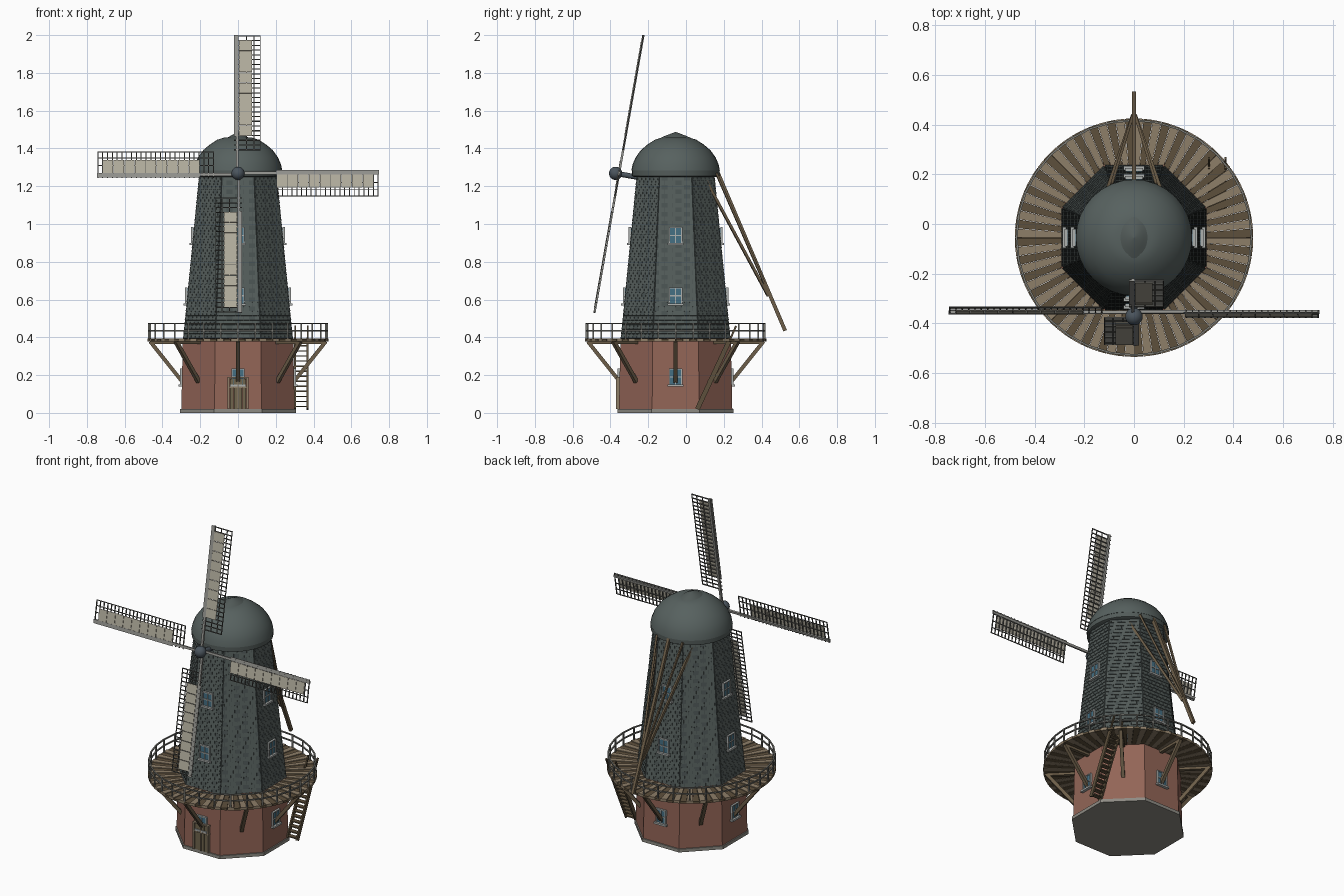
import bpy, bmesh
from math import sin, cos, tan, pi, radians
from mathutils import Vector as V

if "Cube" in bpy.data.objects:
    bpy.data.objects.remove(bpy.data.objects["Cube"])

CY = -0.055                      # tower axis
Z = V((0, 0, 1))
T8 = tan(pi / 8)

def mat(name, r, g, b):
    m = bpy.data.materials.new(name)
    m.diffuse_color = (r, g, b, 1)
    m.use_nodes = True
    m.node_tree.nodes["Principled BSDF"].inputs["Base Color"].default_value = m.diffuse_color
    return m

BRICK = mat("brick", .29, .13, .095)
SLATE = mat("slate", .085, .105, .10)
SLATE2 = mat("slate_dark", .065, .082, .08)
CAP = mat("cap_grey", .095, .12, .115)
STONE = mat("stone", .27, .26, .23)
LIGHT = mat("light_wood", .27, .21, .14)
DARK = mat("dark_wood", .11, .08, .045)
POLE = mat("pole_wood", .15, .11, .065)
RAIL = mat("rail_grey", .20, .20, .18)
FRAME = mat("sail_frame", .11, .11, .10)
STOCK = mat("stock_grey", .30, .30, .28)
CANVAS = mat("canvas", .46, .43, .35)
GLASS = mat("glass", .06, .16, .23)
WHITE = mat("window_white", .42, .44, .43)
DOOR = mat("door_wood", .16, .13, .075)
IRON = mat("iron", .07, .09, .11)

def finish(bm, name, m, smooth=False):
    bmesh.ops.recalc_face_normals(bm, faces=bm.faces)
    me = bpy.data.meshes.new(name)
    bm.to_mesh(me)
    bm.free()
    o = bpy.data.objects.new(name, me)
    me.materials.append(m)
    bpy.context.collection.objects.link(o)
    if smooth:
        bpy.context.view_layer.objects.active = o
        o.select_set(True)
        bpy.ops.object.shade_smooth_by_angle(angle=radians(35))
        o.select_set(False)
    return o

def hexa(bm, lo, hi):
    a = [bm.verts.new(p) for p in lo]
    b = [bm.verts.new(p) for p in hi]
    bm.faces.new(a[::-1])
    bm.faces.new(b)
    for i in range(4):
        j = (i + 1) % 4
        bm.faces.new((a[i], a[j], b[j], b[i]))

def bar(bm, a, b, w, t, up=Z):
    """Box from a to b, w wide sideways and t thick along up."""
    a, b = V(a), V(b)
    s = (b - a).cross(V(up))
    s = s.normalized() if s.length > 1e-6 else V((1, 0, 0))
    n = s.cross(b - a).normalized()
    c = [s * w / 2 * i + n * t / 2 * j for i, j in ((-1, -1), (1, -1), (1, 1), (-1, 1))]
    hexa(bm, [a + q for q in c], [b + q for q in c])

def lathe(name, profile, segs, m, phase=0, smooth=False):
    bm = bmesh.new()
    rings = []
    for r, z in profile:
        rings.append([bm.verts.new((r * cos(phase + 2 * pi * i / segs),
                     CY + r * sin(phase + 2 * pi * i / segs), z)) for i in range(segs)])
    for p, q in zip(rings, rings[1:]):
        for i in range(segs):
            j = (i + 1) % segs
            bm.faces.new((p[i], p[j], q[j], q[i]))
    bm.faces.new(rings[0][::-1])
    bm.faces.new(rings[-1])
    return finish(bm, name, m, smooth)

def polar(r, ang, z):
    return V((r * cos(ang), CY + r * sin(ang), z))

# Octagonal tower body (profiles given as apothems)
k8 = 1 / cos(pi / 8)
lathe("plinth", [(.307 * k8, 0), (.307 * k8, .02)], 8, STONE, pi / 8)
lathe("brick_base", [(.30 * k8, .02), (.292 * k8, .395)], 8, BRICK, pi / 8)
def apo(z):
    return .30 - .02 * z if z < .395 else .287 - (z - .395) * .098
lathe("tower_core", [(apo(.396) * k8, .395), (apo(1.26) * k8, 1.26)], 8, SLATE2, pi / 8)

# Shingles, staggered rows on all eight faces
bms = [bmesh.new(), bmesh.new()]
ROWS, H, W = 36, .86 / 36, .03
for f in range(8):
    n = V((cos(f * pi / 4), sin(f * pi / 4), 0))
    s = Z.cross(n)
    for r in range(ROWS):
        z = .395 + r * H
        half = apo(z + H) * T8
        for c in range(-5, 6):
            x0 = max(-half, (c - .5 * (r % 2)) * W)
            x1 = min(half, (c + 1 - .5 * (r % 2)) * W)
            if x1 - x0 < .005:
                continue
            mid = V((0, CY, 0)) + s * (x0 + x1) / 2
            bar(bms[(c * 3 + r * 2 + f) % 4 == 0], mid + n * (apo(z) + .003) + Z * z,
                mid + n * apo(z + H) + Z * (z + H), x1 - x0 - .002, .004, n)
finish(bms[0], "shingles", SLATE)
finish(bms[1], "shingles_dark", SLATE2)

# Domed cap with small cone on top
lathe("cap_rim", [(.222, 1.25), (.232, 1.255), (.232, 1.285), (.225, 1.29)], 32, SLATE, 0, True)
lathe("cap_dome", [(.234, 1.283), (.228, 1.315), (.212, 1.352), (.185, 1.39), (.15, 1.42),
                   (.11, 1.446), (.072, 1.458)], 32, CAP, 0, True)
cone = lathe("cap_cone", [(.10, 1.447), (.055, 1.467), (.002, 1.487)], 32, SLATE, 0, True)
cone.scale.x = .72

# Windows on the four main faces
wf, wg = bmesh.new(), bmesh.new()
for f in range(4):
    n = V((cos(f * pi / 2), sin(f * pi / 2), 0))
    s = Z.cross(n)
    for z in (.14, .57, .89):
        a = apo(z) + .004
        P = lambda x, h, d=0: V((0, CY, z + h)) + s * x + n * (a + d)
        bar(wg, P(0, .01, -.008), P(0, .09, -.008), .064, .018, n)
        for x in (-.032, 0, .032):
            bar(wf, P(x, .008), P(x, .093), .007 if x else .004, .012, n)
        for h in (.05, .092):
            bar(wf, P(-.035, h), P(.035, h), .012, .006)
        bar(wf, P(-.042, .004), P(.042, .004), .028, .011)
finish(wf, "window_frames", WHITE)
finish(wg, "window_glass", GLASS)

# Front door
bm, y = bmesh.new(), CY - .303
for x in (-.033, -.011, .011, .033):
    bar(bm, (x, y, .02), (x, y, .18), .02, .012, (0, 1, 0))
finish(bm, "door", DOOR)
bm = bmesh.new()
for x in (-.05, 0, .05):
    bar(bm, (x, y - .004, .02), (x, y - .004, .19), .009 if x else .004, .018, (0, 1, 0))
for z in (.135, .187):
    bar(bm, (-.055, y - .004, z), (.055, y - .004, z), .018, .008)
finish(bm, "door_frame", LIGHT)

# Gallery deck of radial planks
decks = [bmesh.new(), bmesh.new()]
N = 80
for i in range(N):
    a0, a1 = 2 * pi * (i + .02) / N, 2 * pi * (i + .98) / N
    z0, z1 = (.378, .395) if i % 2 else (.378, .391)
    corners = ((.275, a0), (.48, a0), (.48, a1), (.275, a1))
    hexa(decks[i % 2], [polar(r, a, z0) for r, a in corners], [polar(r, a, z1) for r, a in corners])
finish(decks[0], "deck_planks_dark", DARK)
finish(decks[1], "deck_planks_light", LIGHT)

# Struts and joists under the deck
bm = bmesh.new()
for i in range(8):
    a = i * pi / 4
    bar(bm, polar(.295, a, .165), polar(.465, a, .378), .02, .02)
    bar(bm, polar(.28, a, .371), polar(.465, a, .371), .02, .015)
finish(bm, "deck_struts", POLE)

# Railing
bm = bmesh.new()
N = 32
for i in range(N):
    a, b = 2 * pi * i / N, 2 * pi * (i + 1) / N
    bar(bm, polar(.473, a, .39), polar(.473, a, .475), .008, .008)
    for z in (.435, .473):
        bar(bm, polar(.473, a, z), polar(.473, b, z), .008, .007)
finish(bm, "railing", RAIL)

# Stairs up to the gallery
bm = bmesh.new()
for x in (.302, .368):
    bar(bm, (x, .06, .02), (x, .235, .395), .009, .025)
    bar(bm, (x, .225, .37), (x, .265, .46), .008, .01)
for i in range(14):
    t = (i + .5) / 14
    bar(bm, (.303, .06 + .175 * t, .02 + .375 * t), (.367, .06 + .175 * t, .02 + .375 * t), .028, .007)
finish(bm, "stairs", DARK)

# Tail pole and its braces
bm = bmesh.new()
bar(bm, (0, .165, 1.28), (0, .525, .435), .017, .02)
for s in (-1, 1):
    bar(bm, (s * .125, .09, 1.26), (s * .006, .435, .62), .014, .014)
    bar(bm, (s * .09, .16, 1.27), (s * .006, .435, .64), .011, .011)
finish(bm, "tail_pole", POLE)

# Sails: radial u, sideways v, forward n, plane leaning back 10 degrees
t = radians(10)
UP, X, n = V((0, sin(t), cos(t))), V((1, 0, 0)), V((0, -cos(t), sin(t)))
C = V((0, -.355, 1.265))
frame, stock, canvas = bmesh.new(), bmesh.new(), bmesh.new()
for k in range(4):
    c, s = (1, 0, -1, 0)[k], (0, 1, 0, -1)[k]
    u, v = UP * c + X * s, X * c - UP * s
    P = lambda r, w, d=0: C + u * r + v * w + n * d
    r0 = .21 if k == 1 else .13
    bar(stock, P(0, -.004), P(.747, -.004), .014, .012, n)
    bar(stock, P(.2, -.015, .004), P(.747, -.015, .004), .01, .003, n)
    for w in (.045, .085, .118):
        bar(frame, P(r0, w), P(.745, w), .004, .005, n)
    count = int((.742 - r0) / .0245)
    for i in range(count + 1):
        r = r0 + (.742 - r0) * i / count
        bar(frame, P(r, -.02), P(r, .12), .005, .006, n)
    for i in range(9):
        r = .205 + i * .057
        bar(canvas, P(r, .039, .006), P(r + .055, .039, .006), .07, .003, n)
finish(frame, "sail_lattice", FRAME)
finish(stock, "sail_stocks", STOCK)
finish(canvas, "sail_canvas", CANVAS)

# Hub and windshaft
bm = bmesh.new()
bmesh.ops.create_uvsphere(bm, u_segments=20, v_segments=12, radius=.035)
bmesh.ops.translate(bm, verts=bm.verts, vec=C + n * .018)
finish(bm, "hub", IRON, True)
bm = bmesh.new()
bmesh.ops.create_cone(bm, cap_ends=True, segments=16, radius1=.014, radius2=.014, depth=.2)
bmesh.ops.rotate(bm, verts=bm.verts, matrix=Z.rotation_difference(n).to_matrix())
bmesh.ops.translate(bm, verts=bm.verts, vec=C - n * .09)
finish(bm, "windshaft", IRON, True)
